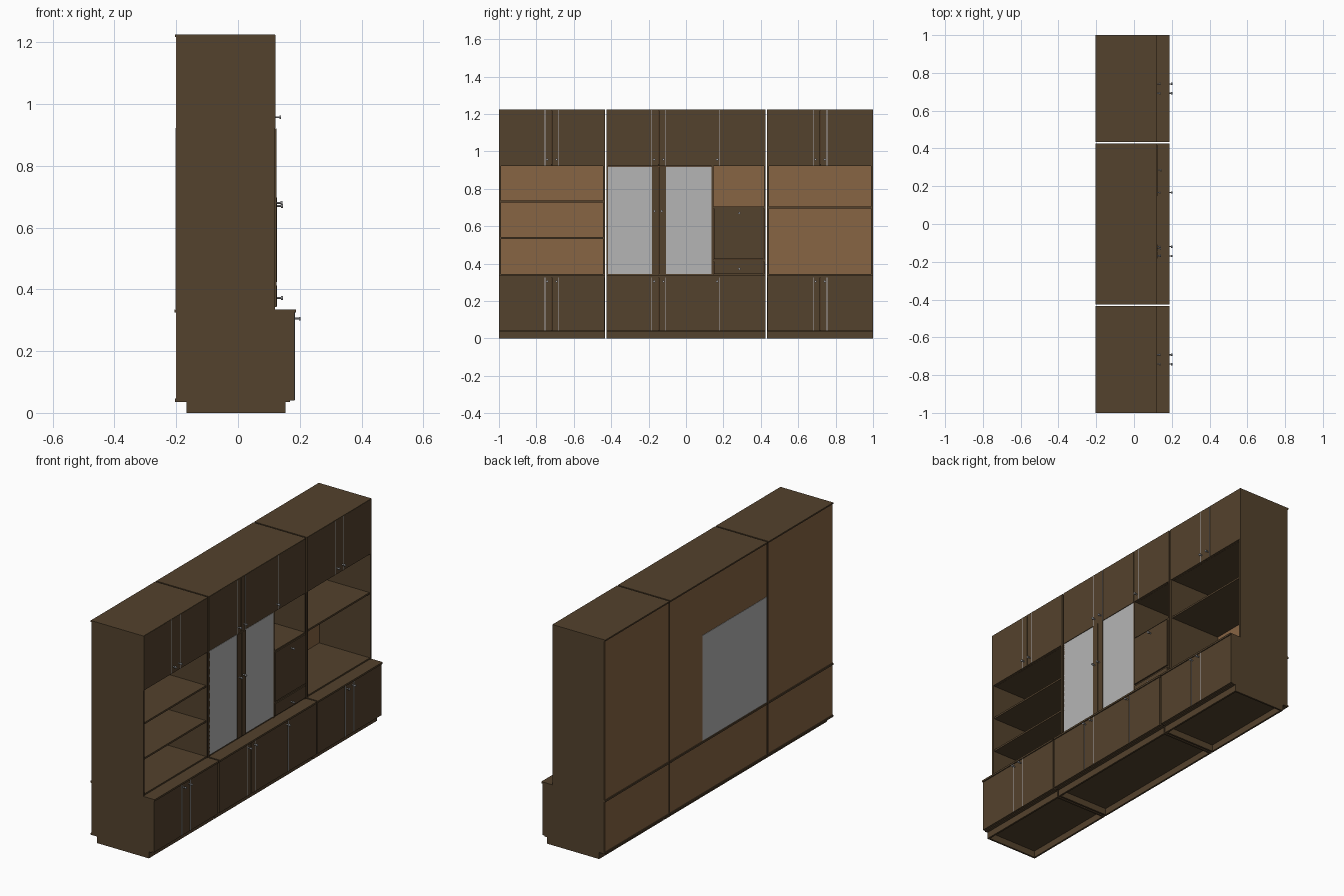
import bpy
import math

cube = bpy.data.objects.get("Cube")
if cube:
    bpy.data.objects.remove(cube, do_unlink=True)


def material(name, colour):
    m = bpy.data.materials.new(name)
    m.use_nodes = True
    m.diffuse_color = (*colour, 1)
    m.node_tree.nodes["Principled BSDF"].inputs["Base Color"].default_value = (*colour, 1)
    return m


DARK = material("dark walnut", (0.088, 0.054, 0.026))
LIGHT = material("light walnut", (0.245, 0.128, 0.057))
GLASS = material("grey glass", (0.46, 0.46, 0.46))
METAL = material("silver metal", (0.42, 0.42, 0.43))


def box(name, x, y, z, mat=DARK):
    """Box spanning the given (low, high) ranges."""
    verts = [(a, b, c) for a in x for b in y for c in z]
    faces = [(0, 1, 3, 2), (4, 6, 7, 5), (0, 4, 5, 1), (2, 3, 7, 6), (0, 2, 6, 4), (1, 5, 7, 3)]
    mesh = bpy.data.meshes.new(name)
    mesh.from_pydata(verts, [], faces)
    mesh.materials.append(mat)
    ob = bpy.data.objects.new(name, mesh)
    bpy.context.collection.objects.link(ob)
    return ob


def knob(name, x, y, z):
    """Stem and flat cap pointing to the cabinet front."""
    for part, radius, start, length in (("stem", 0.003, 0, 0.017), ("cap", 0.006, 0.014, 0.006)):
        bpy.ops.mesh.primitive_cylinder_add(
            vertices=12, radius=radius, depth=length,
            location=(x + start + length / 2, y, z), rotation=(0, math.pi / 2, 0))
        ob = bpy.context.object
        ob.name = f"{name}_{part}"
        ob.data.materials.append(METAL)
        bpy.ops.object.shade_smooth_by_angle()


T = 0.01                      # board thickness
BACK, UP, LOW = -0.198, 0.12, 0.183
BASE, COUNTER, NICHE, TOP = 0.04, 0.335, 0.922, 1.225


def doors(name, front, edges, z):
    for a, b in zip(edges, edges[1:]):
        box(name, (front - 0.014, front), (a + 0.001, b - 0.001), z)


def carcass(name, y, edges):
    """One cabinet: plinth, base with counter, tall sides, top, back and doors."""
    a, b = y
    # hollow plinth
    for x in ((-0.167, -0.157), (0.143, 0.153)):
        box(name + "_plinth_rail", x, y, (0, BASE))
    for s in ((a, a + T), (b - T, b)):
        box(name + "_plinth_end", (-0.157, 0.143), s, (0, BASE))
        box(name + "_base_side", (BACK, LOW - 0.014), s, (BASE, COUNTER - T))
        box(name + "_tall_side", (BACK, UP), s, (COUNTER, TOP - 0.006))
    box(name + "_base_floor", (-0.204, LOW - 0.014), y, (BASE - 0.004, BASE + 0.006))
    box(name + "_counter", (-0.205, 0.188), y, (COUNTER - T, COUNTER))
    box(name + "_niche_floor", (BACK, UP - 0.004), (a + T, b - T), (COUNTER, COUNTER + 0.008))
    box(name + "_niche_ceiling", (BACK, UP - 0.014), (a + T, b - T), (NICHE, NICHE + T))
    box(name + "_top", (-0.204, UP), y, (TOP - 0.008, TOP))
    box(name + "_back", (BACK - 0.002, BACK + 0.004), (a + 0.002, b - 0.002), (COUNTER, TOP - 0.008), LIGHT)
    box(name + "_base_back", (BACK - 0.002, BACK + 0.004), (a + 0.002, b - 0.002), (BASE, COUNTER - T), LIGHT)
    doors(name + "_upper_door", UP + 0.001, edges, (NICHE, TOP - 0.002))
    doors(name + "_lower_door", LOW, edges, (BASE, COUNTER - T))


def door_hardware(name, y, strip):
    """Knob and slim vertical trim on an upper and a lower door."""
    for row, x, z, span in (("upper", UP, 0.957, (NICHE, TOP - 0.003)),
                            ("lower", LOW, 0.305, (BASE + 0.002, COUNTER - T))):
        knob(f"{name}_{row}_knob", x, y, z)
        box(f"{name}_{row}_trim", (x, x + 0.002), (strip - 0.0015, strip + 0.0015), span, METAL)


# three cabinets standing side by side
SIDE, MID = (0.434, 1.0), (-0.426, 0.426)
carcass("right_cabinet", (-SIDE[1], -SIDE[0]), (-1.0, -0.717, -0.434))
carcass("middle_cabinet", MID, (MID[0], -0.145, 0.142, MID[1]))
carcass("left_cabinet", SIDE, (0.434, 0.717, 1.0))

# knobs and trims beside each pair of doors
for name, centre in (("right", -0.717), ("middle", -0.145), ("left", 0.717)):
    for side in (-1, 1):
        door_hardware(name, centre + side * 0.025, centre + side * 0.037)
door_hardware("middle_end", 0.167, 0.18)

# open shelves
for z in (0.537, 0.732):
    box("right_shelf", (BACK, UP - 0.006), (-0.99, -0.444), (z - 0.005, z + 0.005))
box("left_shelf", (BACK, UP - 0.006), (0.444, 0.99), (0.695, 0.705))

# middle cabinet: divider, niche shelf, flap and drawer
box("middle_divider", (BACK, UP), (0.137, 0.147), (COUNTER, NICHE))
box("niche_shelf", (BACK, UP), (0.147, 0.416), (0.695, 0.705))
box("drop_flap", (UP - 0.01, 0.126), (0.15, 0.415), (0.424, 0.697))
box("flap_rail", (BACK, UP), (0.147, 0.416), (0.412, 0.422))
box("drawer_front", (UP - 0.01, 0.126), (0.15, 0.415), (0.345, 0.412))
knob("flap_knob", 0.126, 0.285, 0.67)
knob("drawer_knob", 0.126, 0.285, 0.372)

# glazed display doors with wooden meeting stiles
for glass, stile, y in (((-0.42, -0.182), (-0.182, -0.146), -0.168),
                        ((-0.108, 0.138), (-0.144, -0.108), -0.13)):
    box("glass_door", (UP - 0.008, UP), glass, (COUNTER + 0.008, NICHE - 0.002), GLASS)
    box("door_stile", (UP - 0.012, UP + 0.004), stile, (COUNTER + 0.008, NICHE - 0.002))
    knob("glass_door_knob", UP + 0.004, y, 0.68)

# grey back behind the display compartment
box("display_back", (BACK - 0.004, BACK - 0.001), (MID[0] + 0.002, 0.142), (COUNTER + 0.002, NICHE), GLASS)
